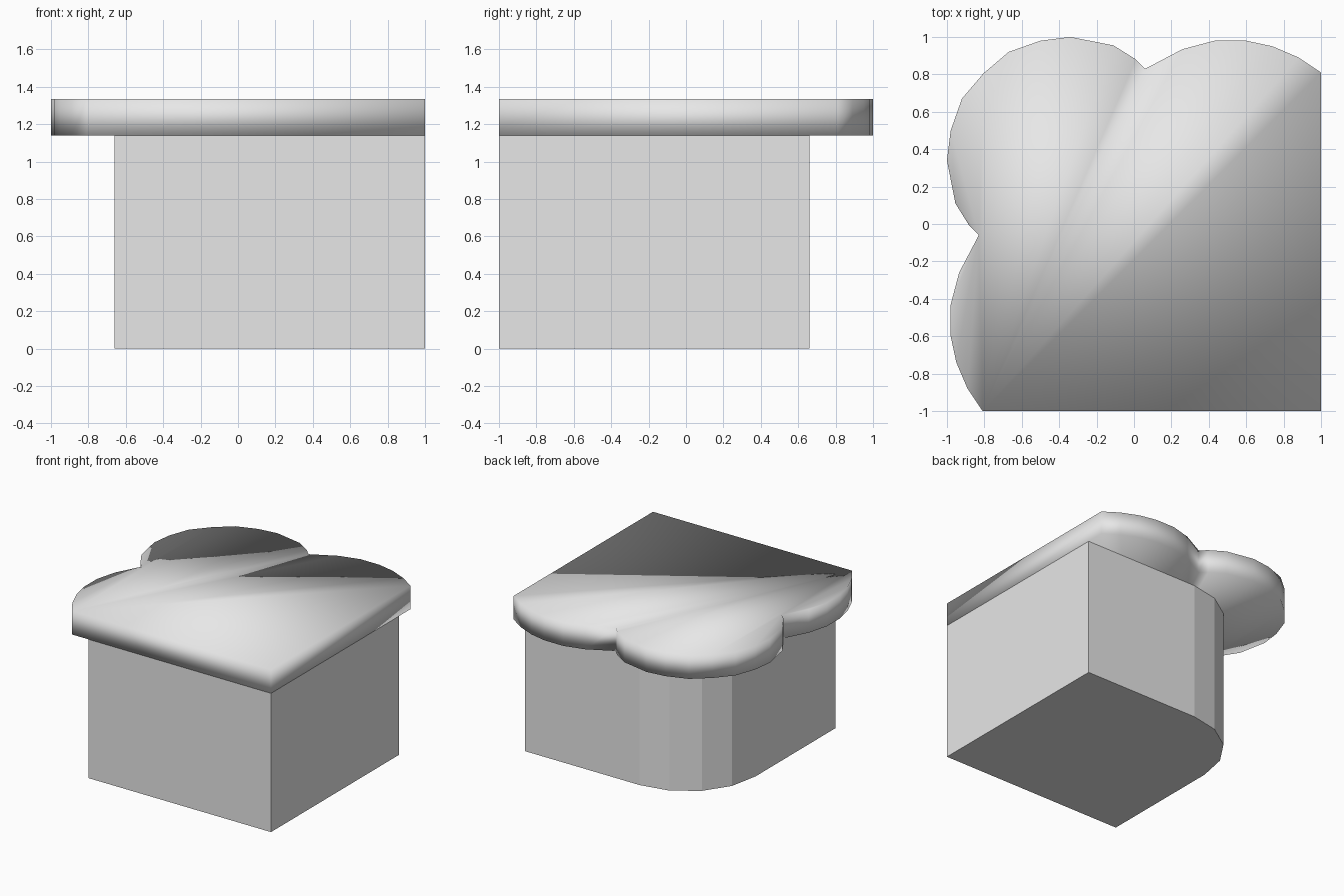
import bpy
import math

cube = bpy.data.objects.get("Cube")
if cube:
    bpy.data.objects.remove(cube, do_unlink=True)

GREY = (0.8, 0.8, 0.8, 1.0)
grey = bpy.data.materials.new("plain_grey")
grey.use_nodes = True
grey.diffuse_color = GREY
grey.node_tree.nodes["Principled BSDF"].inputs["Base Color"].default_value = GREY


def prism(name, outline, z0, z1, caps, smooth):
    """Extrude an anticlockwise outline; caps lists the top faces by outline index."""
    n = len(outline)
    verts = [(x, y, z) for z in (z0, z1) for x, y in outline]
    faces = [(i, (i + 1) % n, n + (i + 1) % n, n + i) for i in range(n)]
    for cap in caps:
        faces.append([n + i for i in cap])
        faces.append(list(reversed(cap)))
    mesh = bpy.data.meshes.new(name)
    mesh.from_pydata(verts, [], faces)
    mesh.materials.append(grey)
    for p in mesh.polygons:
        p.use_smooth = smooth
    mesh.update()
    obj = bpy.data.objects.new(name, mesh)
    bpy.context.collection.objects.link(obj)
    return obj


# Base block: square with one rounded corner of four facets
SLAB_Z, TOP_Z = 1.14, 1.333
RADIUS, SEGMENTS = 0.62, 4
base = [(-0.66, -1), (1, -1), (1, 0.66)]
for k in range(SEGMENTS + 1):
    a = math.pi / 2 * (1 + k / SEGMENTS)
    base.append((-0.04 + RADIUS * math.cos(a), 0.04 + RADIUS * math.sin(a)))
prism("base_block", base, 0, SLAB_Z, [list(range(len(base)))], False)

# Top slab: three scalloped lobes, mirrored across the diagonal
half = [(1, 0.81), (0.88, 0.89), (0.74, 0.95), (0.6, 0.98), (0.43, 0.98),
        (0.26, 0.935), (0.06, 0.83), (0.01, 0.88), (-0.11, 0.955), (-0.34, 1),
        (-0.5, 0.98), (-0.67, 0.92), (-0.805, 0.805)]
slab = [(1, -1)] + half + [(-y, -x) for x, y in reversed(half[:-1])]

# Caps fan out from the far end of the outline, with the side lobes as whole faces
pivot = len(slab) - 1
mid = len(half)
notch = mid + 6
caps = [[pivot, i, i + 1] for i in range(mid)]
caps.append([pivot] + list(range(mid, notch + 1)))
caps.append([pivot] + list(range(notch, pivot)))
prism("scalloped_slab", slab, SLAB_Z, TOP_Z, caps, True)
